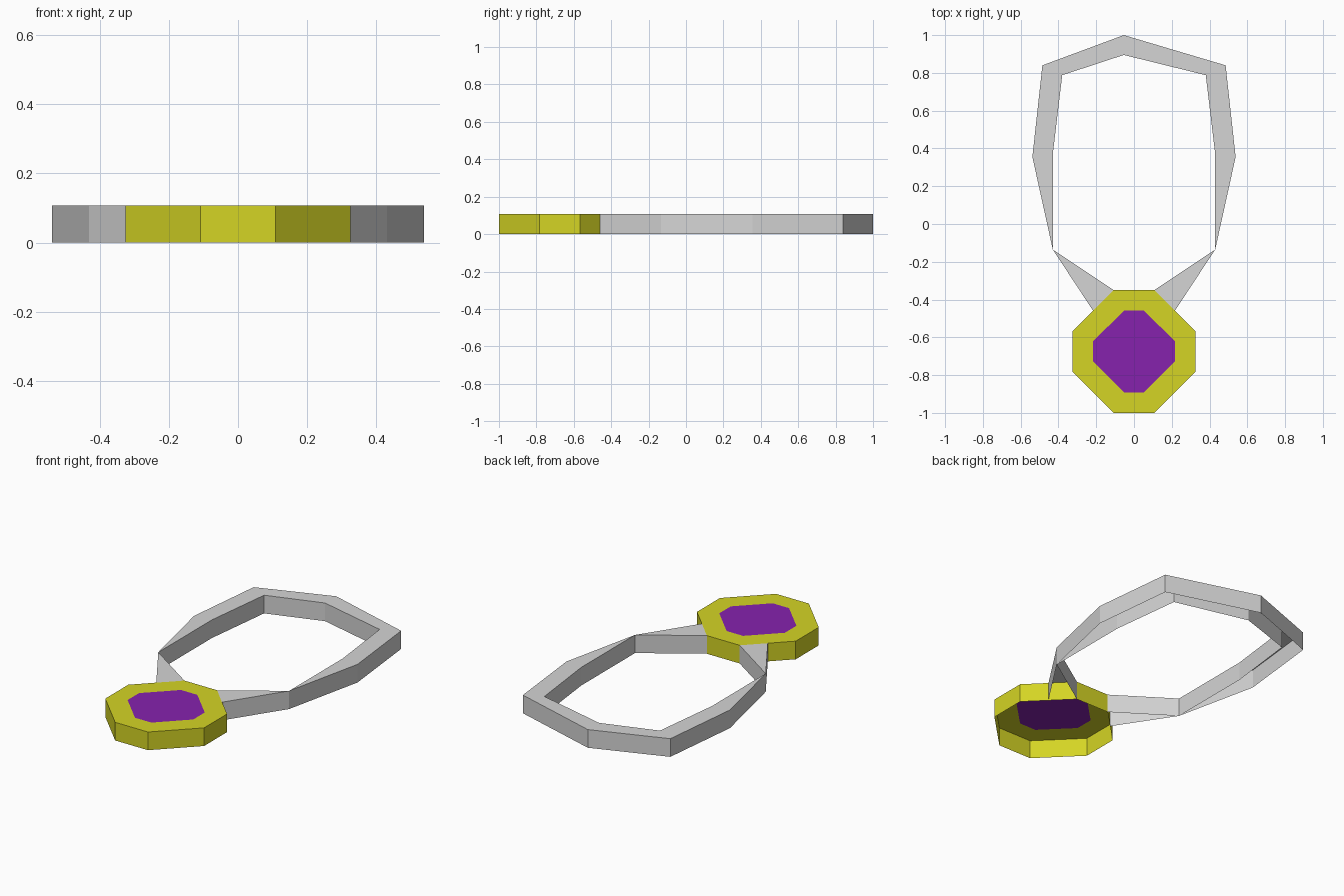
import bpy
import bmesh

if "Cube" in bpy.data.objects:
    bpy.data.objects.remove(bpy.data.objects["Cube"])

H = 0.108  # height of the whole piece


def material(name, rgb):
    m = bpy.data.materials.new(name)
    m.diffuse_color = (*rgb, 1.0)
    m.use_nodes = True
    m.node_tree.nodes["Principled BSDF"].inputs["Base Color"].default_value = m.diffuse_color
    return m


silver = material("silver grey", (0.66, 0.66, 0.66))
gold = material("gold yellow", (0.66, 0.66, 0.018))
purple = material("gem purple", (0.24, 0.016, 0.42))


def finish(bm, name, mats):
    mesh = bpy.data.meshes.new(name)
    bm.to_mesh(mesh)
    bm.free()
    for m in mats:
        mesh.materials.append(m)
    ob = bpy.data.objects.new(name, mesh)
    bpy.context.collection.objects.link(ob)
    return ob


def wall(bm, a, b):
    """Vertical wall from a to b, facing right of the travel direction."""
    pts = [(*a, 0), (*b, 0), (*b, H), (*a, H)]
    bm.faces.new([bm.verts.new(p) for p in pts])


def octagon(cy, long, short):
    """Chamfered square, counterclockwise."""
    return [(x, cy + y) for x, y in (
        (-short, -long), (short, -long), (long, -short), (long, short),
        (short, long), (-short, long), (-long, short), (-long, -short))]


# Pendant: open-bottomed octagonal shell with a flat gem set in its top
CY = -0.675
outer = octagon(CY, 0.325, 0.108)
inner = octagon(CY, 0.216, 0.054)
bm = bmesh.new()
vo = [bm.verts.new((*p, H)) for p in outer]
vi = [bm.verts.new((*p, H)) for p in inner]
for i in range(8):
    j = (i + 1) % 8
    bm.faces.new((vo[i], vo[j], vi[j], vi[i]))
    wall(bm, outer[i], outer[j])
gem = bm.faces.new(vi)
gem.material_index = 1
bmesh.ops.remove_doubles(bm, verts=bm.verts, dist=1e-5)
finish(bm, "pendant", [gold, purple])

# Chain: angular band of (outer, inner) stations, pinched to a point at each side
half = [((0.216, -0.46), (0.108, -0.35)),
        ((0.43, -0.135), (0.43, -0.135)),
        ((0.538, 0.355), (0.43, 0.37)),
        ((0.485, 0.84), (0.38, 0.788))]
apex = ((-0.054, 1.0), (-0.054, 0.895))
mirrored = [tuple((-x, y) for x, y in s) for s in reversed(half)]
stations = half + [apex] + mirrored

bm = bmesh.new()
for (o1, i1), (o2, i2) in zip(stations, stations[1:]):
    ring = list(dict.fromkeys((o1, o2, i2, i1)))  # drops the doubled pinch point
    bm.faces.new([bm.verts.new((*p, H)) for p in ring])
    wall(bm, o1, o2)
    wall(bm, i2, i1)
bmesh.ops.remove_doubles(bm, verts=bm.verts, dist=1e-5)
finish(bm, "chain", [silver])
